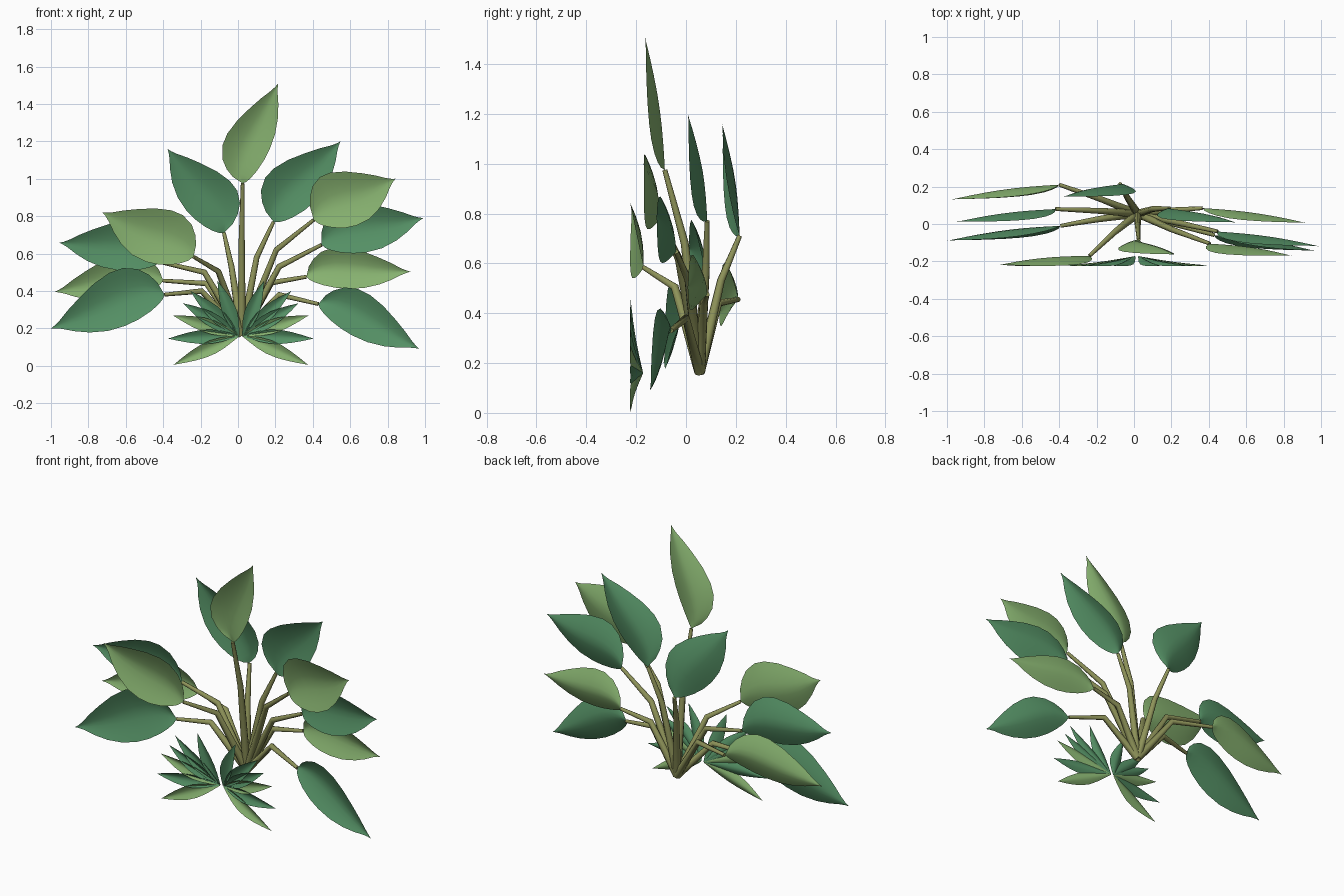
import bpy, bmesh, math
from mathutils import Vector

if "Cube" in bpy.data.objects:
    bpy.data.objects.remove(bpy.data.objects["Cube"])


def material(name, rgb):
    m = bpy.data.materials.new(name)
    m.diffuse_color = (*rgb, 1)
    m.use_nodes = True
    m.node_tree.nodes["Principled BSDF"].inputs["Base Color"].default_value = m.diffuse_color
    return m


LIGHT = material("light_green", (0.24, 0.44, 0.16))
DARK = material("dark_green", (0.09, 0.28, 0.13))
STEM = material("stem_olive", (0.27, 0.29, 0.10))

# Half-width profiles (t, width): inner edge is fullest near the base,
# outer edge is fullest at mid length
INNER = [(0, 0), (.03, .36), (.08, .62), (.16, .86), (.28, 1), (.4, .98), (.55, .82),
         (.7, .57), (.82, .34), (.91, .14), (.96, .05), (1, 0)]
OUTER = [(0, 0), (.03, .22), (.08, .42), (.16, .65), (.28, .88), (.4, 1), (.55, 1),
         (.7, .8), (.82, .5), (.91, .2), (.96, .07), (1, 0)]
BLADE = [(0, .12), (.1, .4), (.25, .78), (.4, 1), (.55, .97), (.7, .74), (.85, .4),
         (.94, .15), (1, 0)]


def leaf(name, base, tip, inner, outer, mat, profiles, cup, sag, cols=8):
    """Cupped leaf sheet: midrib pushed back, edges brought forward."""
    base, tip = Vector(base), Vector(tip)
    d = tip - base
    flip = 1 if d.x > 0 else -1
    side = Vector((-d.z, 0, d.x)).normalized() * flip
    normal = d.cross(side).normalized()
    if normal.y > 0:
        normal.negate()          # normal faces the front
    bm = bmesh.new()
    rows = []
    for (t, fi), (_, fo) in zip(*profiles):
        a, b = inner * fi, -outer * fo
        mid, half = (a + b) / 2, (a - b) / 2
        rel = 2 * half / (inner + outer)
        row = []
        for j in range(cols + 1):
            s = -1 + 2 * j / cols
            fwd = cup * rel * abs(s) ** 1.5 - sag * math.sin(math.pi * t)
            row.append(bm.verts.new(base + d * t + side * (mid + s * half) + normal * fwd))
        rows.append(row)
    for r0, r1 in zip(rows, rows[1:]):
        for j in range(cols):
            bm.faces.new((r0[j], r0[j + 1], r1[j + 1], r1[j]))
    bmesh.ops.remove_doubles(bm, verts=bm.verts, dist=1e-5)
    bmesh.ops.recalc_face_normals(bm, faces=bm.faces)
    for f in bm.faces:
        f.smooth = True
    me = bpy.data.meshes.new(name)
    bm.to_mesh(me)
    bm.free()
    me.materials.append(mat)
    ob = bpy.data.objects.new(name, me)
    bpy.context.collection.objects.link(ob)
    return ob


def stem(name, points):
    """Tapered bent stalk from the crown to the leaf base."""
    cu = bpy.data.curves.new(name, 'CURVE')
    cu.dimensions = '3D'
    cu.bevel_depth = 1
    cu.bevel_resolution = 2
    cu.use_fill_caps = True
    sp = cu.splines.new('POLY')
    sp.points.add(len(points) - 1)
    for p, co, r in zip(sp.points, points, (.022, .016, .010)):
        p.co = (*co, 1)
        p.radius = r
    cu.materials.append(STEM)
    ob = bpy.data.objects.new(name, cu)
    bpy.context.collection.objects.link(ob)


# Large leaves: base, tip, inner width, outer width, stem knee, colour
CROWN = (.02, .055, .165)
BIG = [
    ("top", (.025, -.085, .975), (.215, -.165, 1.51), .17, .075, (.02, -.005, .68), LIGHT),
    ("upper_left", (-.075, .215, .71), (-.377, .145, 1.16), .185, .10, (-.035, .14, .53), DARK),
    ("upper_right", (.19, .085, .77), (.548, .007, 1.20), .185, .10, (.10, .08, .58), DARK),
    ("right_high", (.405, -.105, .78), (.842, -.17, 1.00), .19, .13, (.205, -.03, .62), LIGHT),
    ("right_mid", (.447, -.04, .647), (.992, -.12, .79), .175, .10, (.22, .01, .53), DARK),
    ("right_low", (.366, .085, .476), (.923, .005, .503), .15, .075, (.18, .072, .444), LIGHT),
    ("right_bottom", (.43, -.06, .33), (.97, -.145, .09), .16, .08, (.22, 0, .38), DARK),
    ("left_high", (-.238, -.17, .583), (-.725, -.22, .82), .175, .135, (-.105, -.045, .505), LIGHT),
    ("left_mid", (-.42, .08, .555), (-.955, .01, .658), .185, .085, (-.18, .07, .50), DARK),
    ("left_low", (-.40, .21, .455), (-.98, .13, .395), .165, .075, (-.17, .13, .44), LIGHT),
    ("left_bottom", (-.393, -.01, .38), (-1.0, -.09, .20), .20, .10, (-.195, .025, .40), DARK),
]
for name, base, tip, wi, wo, knee, mat in BIG:
    leaf(name + "_leaf", base, tip, wi, wo, mat, (INNER, OUTER), .045, .014)
    stem(name + "_stem", (CROWN, knee, base))

# Small front rosette: mirrored pairs of narrow leaves (tip x, tip z, colour)
ROSETTE = [
    (.36, .005, LIGHT), (.39, .145, DARK), (.365, .27, LIGHT),
    (.31, .335, DARK), (.27, .40, DARK), (.125, .455, DARK),
]
for i, (x, z, mat) in enumerate(ROSETTE):
    for label, sgn in (("left", -1), ("right", 1)):
        leaf(f"small_leaf_{label}_{i + 1}", (.015 + .012 * sgn, -.172, .16),
             (.015 + x * sgn, -.222, z), .04, .036, mat, (BLADE, BLADE), .018, -.006, 6)
